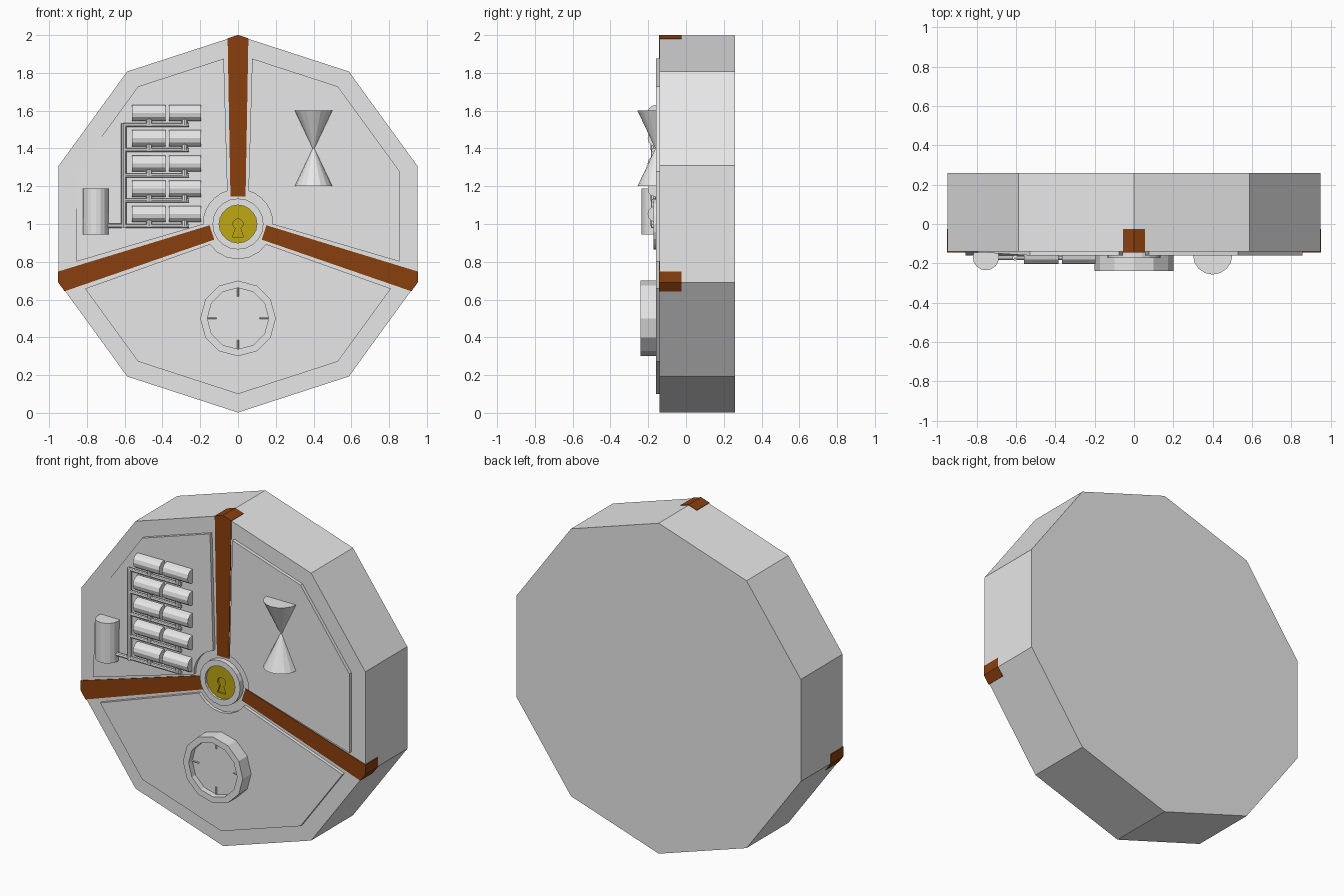
import bpy, bmesh, math
from mathutils import Vector, Matrix

if "Cube" in bpy.data.objects:
    bpy.data.objects.remove(bpy.data.objects["Cube"])


def material(name, rgb):
    m = bpy.data.materials.new(name)
    m.diffuse_color = (*rgb, 1)
    m.use_nodes = True
    m.node_tree.nodes["Principled BSDF"].inputs["Base Color"].default_value = m.diffuse_color
    return m


GREY = material("stone_grey", (0.8, 0.8, 0.8))
BROWN = material("wood_brown", (0.255, 0.05, 0.0045))
GOLD = material("lock_gold", (0.51, 0.39, 0.006))


def finish(name, bm, mat):
    bmesh.ops.recalc_face_normals(bm, faces=bm.faces)
    me = bpy.data.meshes.new(name)
    bm.to_mesh(me)
    bm.free()
    me.materials.append(mat)
    ob = bpy.data.objects.new(name, me)
    bpy.context.collection.objects.link(ob)
    return ob


def prism(name, pts, back, front, mat):
    """Extrude an x/z outline between two depths."""
    bm = bmesh.new()
    a = [bm.verts.new((x, back, z)) for x, z in pts]
    b = [bm.verts.new((x, front, z)) for x, z in pts]
    bm.faces.new(a)
    bm.faces.new(b[::-1])
    n = len(pts)
    for i in range(n):
        j = (i + 1) % n
        bm.faces.new((a[i], b[i], b[j], a[j]))
    return finish(name, bm, mat)


def ring(name, cx, cz, profile, n, mat):
    """Closed radius/depth profile turned about a front-to-back axis."""
    bm = bmesh.new()
    rows = []
    for i in range(n):
        t = 2 * math.pi * i / n
        rows.append([bm.verts.new((cx + r * math.cos(t), y, cz + r * math.sin(t))) for r, y in profile])
    k = len(profile)
    for i in range(n):
        p, q = rows[i], rows[(i + 1) % n]
        for j in range(k):
            l = (j + 1) % k
            bm.faces.new((p[j], p[l], q[l], q[j]))
    return finish(name, bm, mat)


def rod(name, p, q, r1, r2=None, n=12, mat=GREY):
    """Cylinder or cone between two points."""
    p, q = Vector(p), Vector(q)
    d = q - p
    bm = bmesh.new()
    M = Matrix.Translation((p + q) / 2) @ d.to_track_quat('Z', 'Y').to_matrix().to_4x4()
    bmesh.ops.create_cone(bm, cap_ends=True, segments=n, radius1=r1,
                          radius2=r1 if r2 is None else r2, depth=d.length, matrix=M)
    return finish(name, bm, mat)


def polar(r, deg, cx=0, cz=1):
    t = math.radians(deg)
    return (cx + r * math.cos(t), cz + r * math.sin(t))


def along(deg, u, v):
    """Point u along a spoke at this angle and v to its left."""
    c, s = math.cos(math.radians(deg)), math.sin(math.radians(deg))
    return (u * c - v * s, 1 + u * s + v * c)


FRONT, PANEL = -0.14, -0.16

# ten-sided body
prism("body", [polar(0.998, 90 + 36 * i) for i in range(10)], 0.26, FRONT, GREY)

# brown spokes that wrap over the rim
SPOKES = (90, 198, 342)
T18 = math.tan(math.radians(18))
for a in SPOKES:
    tip, w = 1.001, 0.055
    prism("spoke", [along(a, 0.145, -0.04), along(a, tip - w * T18, -w), along(a, tip, 0),
                    along(a, tip - w * T18, w), along(a, 0.145, 0.04)], -0.025, FRONT - 0.004, BROWN)

# raised panels between the spokes
for name, a, b in (("left_panel", 90, 198), ("lower_panel", 198, 342), ("right_panel", -18, 90)):
    pts = [along(a, 0.175, 0.055), along(a, 0.9 - 0.075 * T18, 0.075)]
    pts += [polar(0.9, t) for t in range(a + 36, b, 36)]
    pts += [along(b, 0.9 - 0.075 * T18, -0.075), along(b, 0.175, -0.055)]
    s, e = a + 17.5, b - 17.5
    pts += [polar(0.184, e + (s - e) * i / 6) for i in range(1, 6)]
    ob = prism(name, pts, FRONT + 0.01, PANEL, GREY)
    if name == "left_panel":  # far corner sinks to the body
        for v in ob.data.vertices:
            if v.co.x < -0.8 and v.co.z > 1.1 and v.co.y < FRONT:
                v.co.y = FRONT + 0.0005

# central lock
ring("lock_collar", 0, 1, [(0.135, -0.12), (0.135, -0.172), (0.1, -0.172), (0.1, -0.12)], 20, GREY)
plate = prism("lock_plate", [polar(0.103, 18 * i) for i in range(20)], -0.12, -0.158, GOLD)
hole = [polar(0.027, -60 + 30 * i) for i in range(11)] + [(-0.028, 0.932), (0.028, 0.932)]
cutter = prism("keyhole_cutter", hole, -0.146, -0.2, GOLD)
cutter.hide_render = True
cutter.hide_viewport = True
mod = plate.modifiers.new("keyhole", 'BOOLEAN')
mod.operation = 'DIFFERENCE'
mod.object = cutter
mod.solver = 'EXACT'

# clock dial on the lower panel
ring("dial_rim", 0, 0.5, [(0.2, -0.15), (0.2, -0.24), (0.162, -0.24), (0.162, -0.15)], 12, GREY)
prism("dial_face", [polar(0.17, 30 * i, 0, 0.5) for i in range(12)], -0.15, -0.205, GREY)
for a in range(0, 360, 90):
    p, q = polar(0.16, a, 0, 0.5), polar(0.115, a, 0, 0.5)
    rod("dial_tick", (p[0], -0.207, p[1]), (q[0], -0.207, q[1]), 0.004, n=4)

# hourglass on the right panel
for z in (1.2, 1.6):
    rod("hourglass_half", (0.4, -0.157, z), (0.4, -0.157, 1.4), 0.1, 0.005, 16)

# tank, pipes and capsules on the left panel
PY = -0.172
rod("tank", (-0.753, -0.168, 0.945), (-0.753, -0.168, 1.187), 0.067, n=16)
rod("main_pipe", (-0.605, PY, 0.98), (-0.605, PY, 1.532), 0.014, n=8)
rod("tank_pipe", (-0.7, PY, 0.99), (-0.6, PY, 0.99), 0.012, n=8)
for i in range(5):
    z = 1.053 + 0.1337 * i
    pz = z - 0.063
    rod("branch_pipe", (-0.61, PY, pz), (-0.26, PY, pz), 0.011, n=8)
    for x0, x1, xs in ((-0.56, -0.385, -0.47), (-0.365, -0.195, -0.283)):
        rod("capsule", (x0, -0.16, z), (x1, -0.16, z), 0.043, n=12)
        rod("capsule_stub", (xs, PY, pz), (xs, PY, z), 0.016, n=8)
